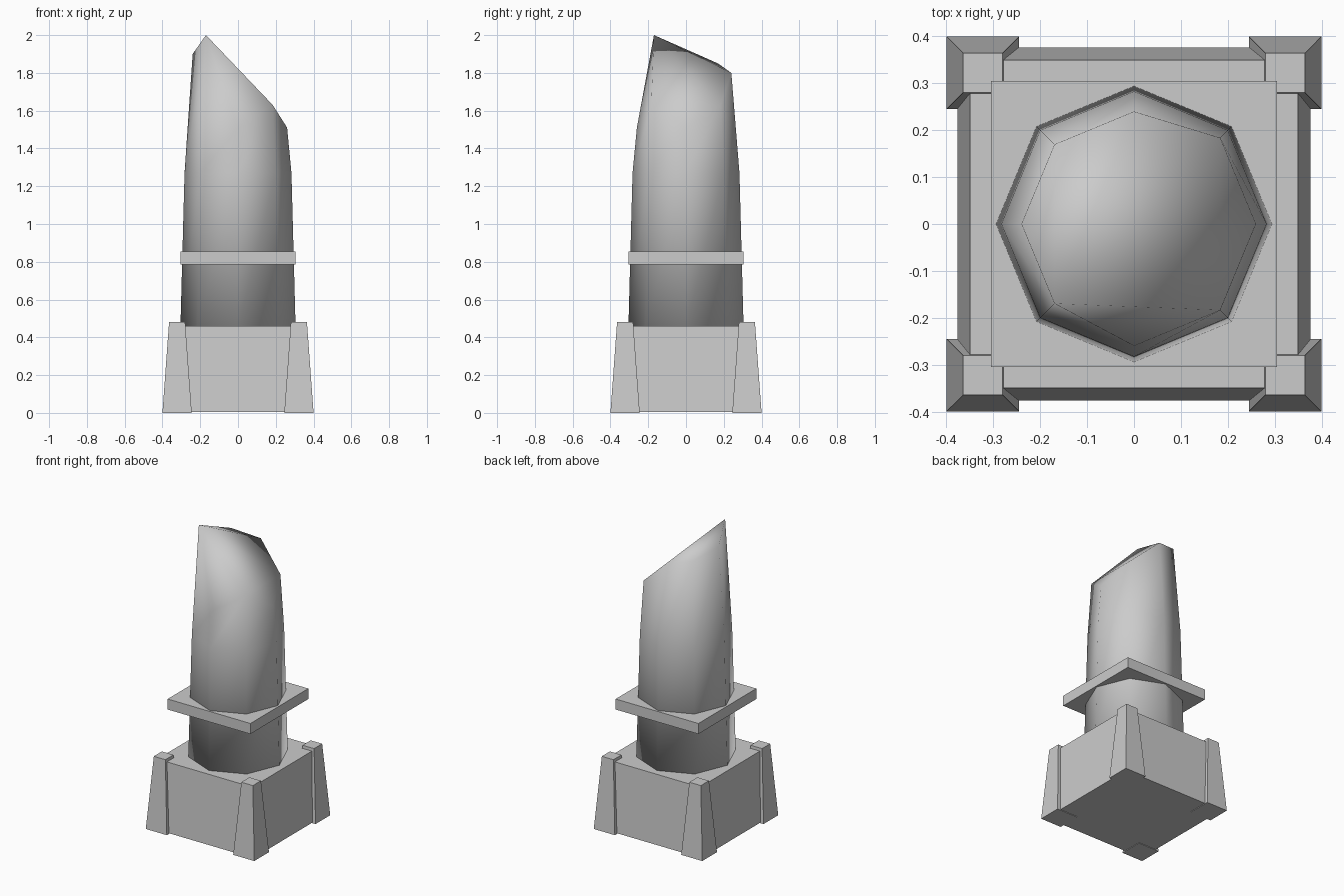
import bpy, bmesh
from math import sin, cos, tau

cube = bpy.data.objects.get("Cube")
if cube:
    bpy.data.objects.remove(cube, do_unlink=True)

stone = bpy.data.materials.new("grey_stone")
stone.use_nodes = True
GREY = (0.6, 0.6, 0.6, 1)
stone.diffuse_color = GREY
stone.node_tree.nodes["Principled BSDF"].inputs["Base Color"].default_value = GREY


def finish(name, bm, smooth=False):
    bmesh.ops.recalc_face_normals(bm, faces=bm.faces)
    for f in bm.faces:
        f.smooth = smooth
    mesh = bpy.data.meshes.new(name)
    bm.to_mesh(mesh)
    bm.free()
    mesh.materials.append(stone)
    obj = bpy.data.objects.new(name, mesh)
    bpy.context.collection.objects.link(obj)
    return obj


def tapered_box(name, x, y, z0, z1, half0, half1):
    """Square block whose half-width goes from half0 (bottom) to half1 (top)."""
    bm = bmesh.new()
    bmesh.ops.create_cube(bm, size=2)
    for v in bm.verts:
        top = v.co.z > 0
        half = half1 if top else half0
        v.co = (x + v.co.x * half, y + v.co.y * half, z1 if top else z0)
    return finish(name, bm)


# Pedestal with four tapered corner posts
tapered_box("pedestal_block", 0, 0, 0.004, 0.46, 0.377, 0.35)
for sx, side in ((1, "left"), (-1, "right")):
    for sy, end in ((-1, "front"), (1, "back")):
        tapered_box(f"corner_post_{end}_{side}", sx * 0.3225, sy * 0.3225,
                    0, 0.48, 0.0775, 0.0425)

# Square collar around the shaft
tapered_box("collar_plate", 0, 0, 0.785, 0.855, 0.305, 0.305)

# Eight-sided shaft: rim radius and height per corner, anticlockwise from +x
rim = [(0.26, 1.51), (0.26, 1.63), (0.24, 1.80), (0.24, 1.85),
       (0.24, 1.90), (0.24, 2.00), (0.26, 1.51), (0.26, 1.63)]
bm = bmesh.new()
rings = []
for ring in ([(0.305, 0.45)] * 8, [(0.283, 1.27)] * 8, rim):
    rings.append([bm.verts.new((r * cos(i * tau / 8), r * sin(i * tau / 8), z))
                  for i, (r, z) in enumerate(ring)])
for low, high in zip(rings, rings[1:]):
    for i in range(8):
        j = (i + 1) % 8
        bm.faces.new((low[i], low[j], high[j], high[i]))

# Broken top: chipped corners, then a fan from the highest corner
top = rings[-1]
for a, b, c in ((5, 6, 7), (7, 0, 1), (5, 7, 1), (5, 1, 2), (5, 2, 3), (5, 3, 4)):
    bm.faces.new((top[a], top[b], top[c]))
bm.faces.new(rings[0][::-1])
finish("broken_shaft", bm, smooth=True)
